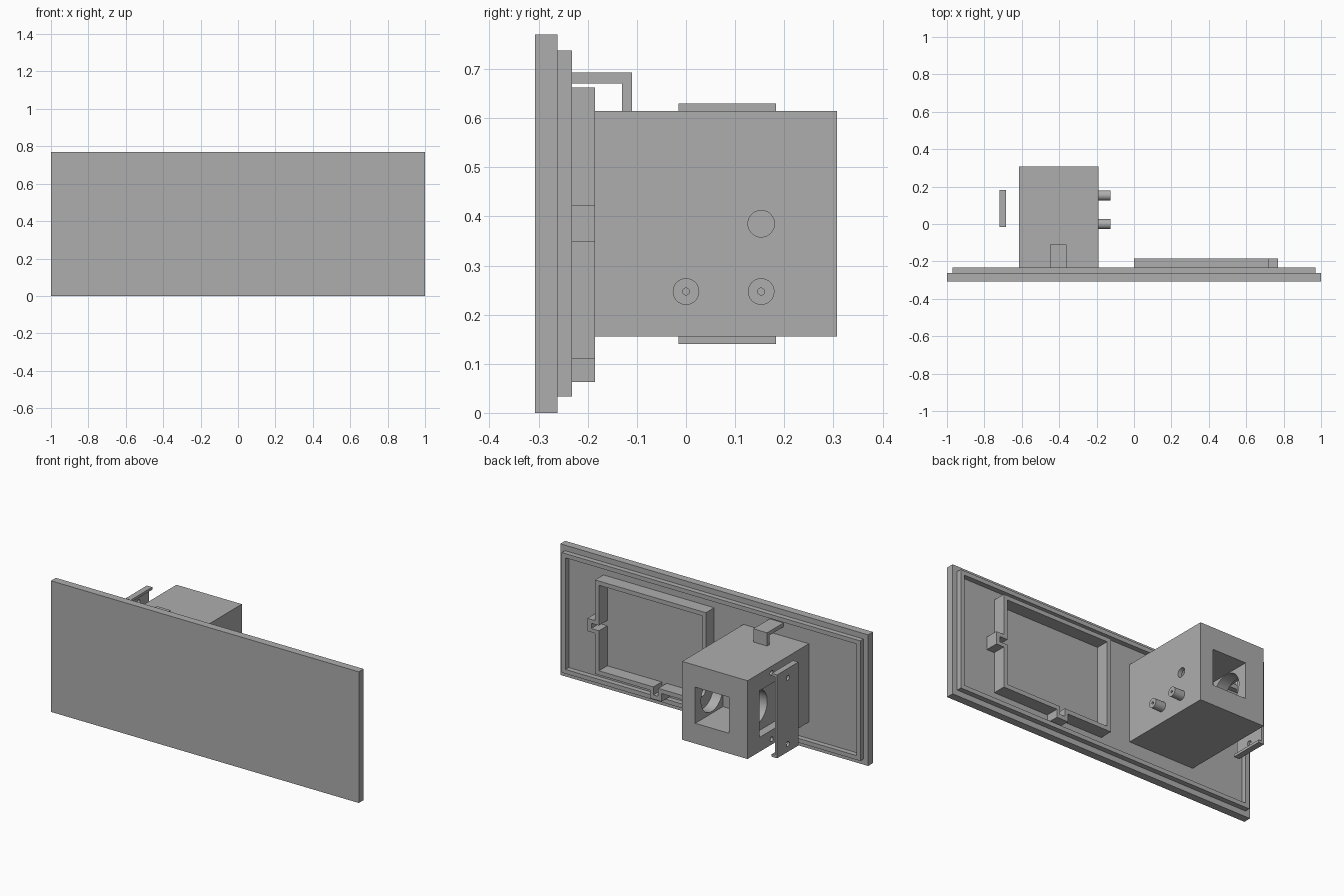
import bpy
import math
from mathutils import Vector

cube = bpy.data.objects.get("Cube")
if cube:
    bpy.data.objects.remove(cube, do_unlink=True)

grey = bpy.data.materials.new("plain grey")
grey.use_nodes = True
colour = (0.42, 0.42, 0.42, 1)
grey.diffuse_color = colour
grey.node_tree.nodes["Principled BSDF"].inputs["Base Color"].default_value = colour


def finish(name):
    obj = bpy.context.object
    obj.name = name
    obj.data.materials.append(grey)
    bpy.ops.object.transform_apply(location=True, rotation=True, scale=True)
    return obj


def box(name, x, y, z):
    """Box from a (low, high) pair on each axis."""
    spans = (x, y, z)
    bpy.ops.mesh.primitive_cube_add(size=1, location=[sum(s) / 2 for s in spans])
    bpy.context.object.scale = Vector([s[1] - s[0] for s in spans])
    return finish(name)


def rod(name, x, y, z, radius):
    """Cylinder lying along x."""
    bpy.ops.mesh.primitive_cylinder_add(
        vertices=48, radius=radius, depth=x[1] - x[0],
        location=(sum(x) / 2, y, z), rotation=(0, math.pi / 2, 0))
    return finish(name)


def combine(obj, others, operation="DIFFERENCE"):
    for other in others:
        mod = obj.modifiers.new("combine", "BOOLEAN")
        mod.operation = operation
        mod.solver = "EXACT"
        mod.object = other
        bpy.context.view_layer.objects.active = obj
        bpy.ops.object.modifier_apply(modifier=mod.name)
        bpy.data.objects.remove(other, do_unlink=True)
    return obj


def smooth(obj):
    bpy.ops.object.select_all(action="DESELECT")
    obj.select_set(True)
    bpy.context.view_layer.objects.active = obj
    bpy.ops.object.shade_smooth_by_angle(angle=math.radians(30))


# Front panel and the raised rim behind it
back = -0.262
box("front_panel", (-1, 1), (-0.307, back), (0, 0.77))
rim = box("panel_rim", (-0.97, 0.97), (back, -0.232), (0.033, 0.738))
combine(rim, [box("rim_cutter", (-0.945, 0.945), (-0.3, -0.2), (0.058, 0.713))])

# Compartment wall with a cable notch on its side and bottom
wall = 0.025
depth = (back, -0.185)
cut = (-0.3, -0.15)
frame = box("compartment_wall", (0, 0.72), depth, (0.11, 0.662))
combine(frame, [
    box("side_notch", (0.68, 0.77), depth, (0.348, 0.423)),
    box("bottom_notch", (0.288, 0.363), depth, (0.063, 0.15)),
], "UNION")
combine(frame, [
    box("inside_cutter", (wall, 0.72 - wall), cut, (0.11 + wall, 0.662 - wall)),
    box("side_cutter", (0.6, 0.77 - wall), cut, (0.37, 0.401)),
    box("bottom_cutter", (0.31, 0.341), cut, (0.063 + wall, 0.2)),
])

# Mechanism housing: rear window, round chamber, shaft hole, side slot
shaft_y, shaft_z = 0.153, 0.385
screw_y, screw_heights = 0.083, (0.186, 0.575)
housing = box("housing", (-0.615, -0.19), (back, 0.307), (0.155, 0.615))
cutters = [
    box("window_cutter", (-0.493, -0.275), (0.05, 0.4), (0.274, 0.486)),
    rod("chamber_cutter", (-0.58, -0.215), shaft_y, shaft_z, 0.1),
    rod("shaft_cutter", (-0.3, -0.1), shaft_y, shaft_z, 0.027),
    box("slot_cutter", (-0.7, -0.565), (-0.03, 0.195), (0.24, 0.513)),
]
cutters += [rod("screw_cutter", (-0.7, -0.57), screw_y, z, 0.014) for z in screw_heights]
smooth(combine(housing, cutters))

# Two hollow pegs on the housing side
for name, y in (("front_peg", 0), ("rear_peg", shaft_y)):
    peg = rod(name, (-0.195, -0.125), y, 0.247, 0.027)
    smooth(combine(peg, [rod("peg_cutter", (-0.17, -0.1), y, 0.247, 0.007)]))

# Separate channel-shaped cover plate with two screw holes
span = (-0.015, 0.183)
cover = box("cover_plate", (-0.72, -0.685), span, (0.14, 0.63))
cutters = [box("channel_cutter", (-0.705, -0.6), (-0.1, 0.3), (0.155, 0.615))]
cutters += [rod("hole_cutter", (-0.8, -0.6), screw_y, z, 0.014) for z in screw_heights]
smooth(combine(cover, cutters))

# Hook joining the panel to the housing top
hook = box("hook", (-0.45, -0.36), (back, -0.11), (0.615, 0.693))
combine(hook, [box("hook_cutter", (-0.5, -0.3), (-0.4, -0.13), (0.5, 0.67))])
